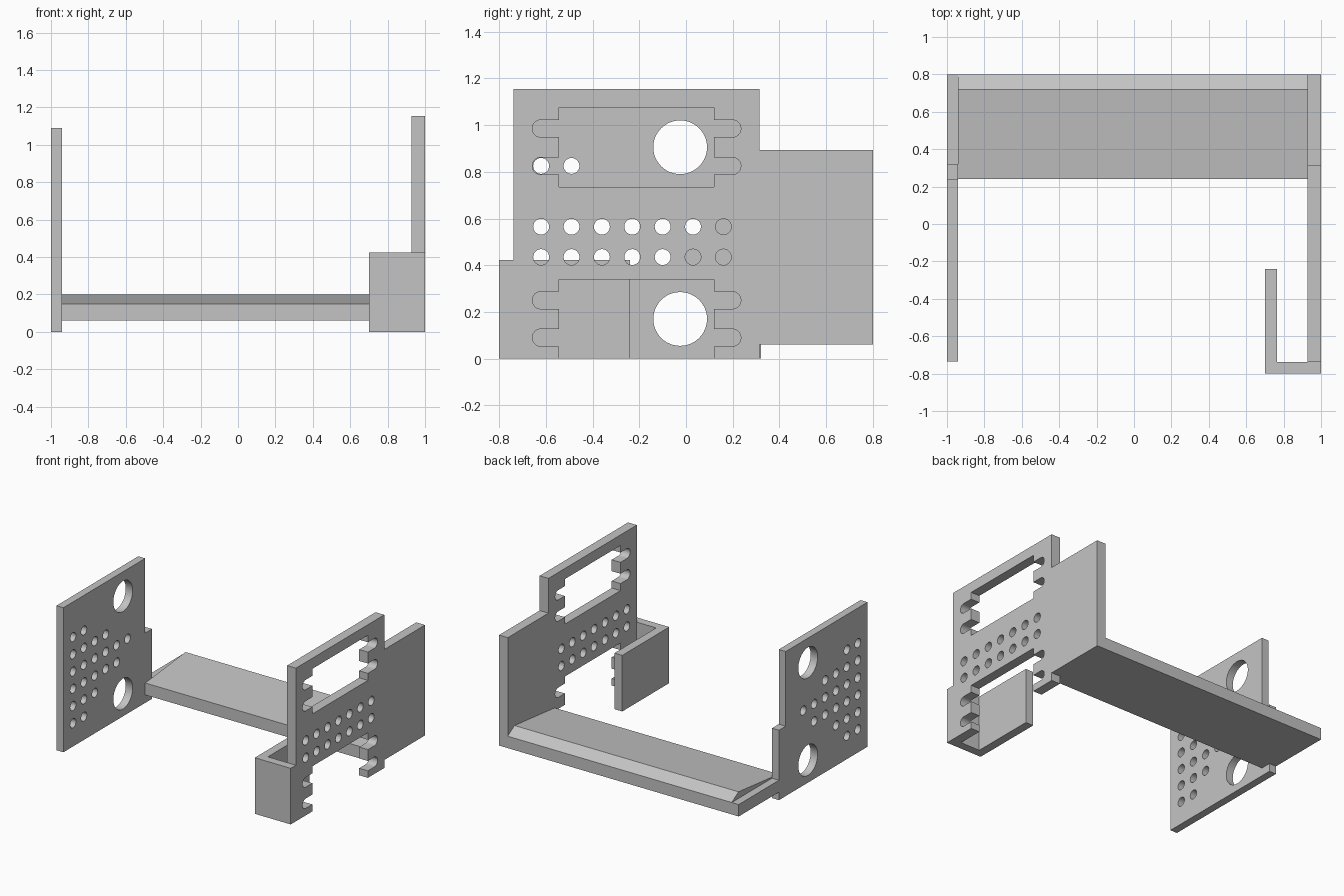
import bpy, bmesh
from math import sin, cos, pi, radians
from mathutils import Matrix

if "Cube" in bpy.data.objects:
    bpy.data.objects.remove(bpy.data.objects["Cube"], do_unlink=True)

grey = bpy.data.materials.new("plain grey")
grey.use_nodes = True
colour = (0.55, 0.55, 0.55, 1)
grey.diffuse_color = colour
grey.node_tree.nodes["Principled BSDF"].inputs["Base Color"].default_value = colour

# Side plates are drawn in (y, z) and extruded along x
SIDE = Matrix(((0, 0, 1, 0), (1, 0, 0, 0), (0, 1, 0, 0), (0, 0, 0, 1)))
FLAT = Matrix.Identity(4)


def prism(name, loops, lo, hi, frame):
    """Extrude an outline, with any further loops as holes, from lo to hi."""
    curve = bpy.data.curves.new(name + " outline", "CURVE")
    curve.dimensions = "2D"
    curve.fill_mode = "BOTH"
    curve.extrude = (hi - lo) / 2
    for loop in loops:
        spline = curve.splines.new("POLY")
        spline.points.add(len(loop) - 1)
        for point, (u, v) in zip(spline.points, loop):
            point.co = (u, v, 0, 1)
        spline.use_cyclic_u = True
    helper = bpy.data.objects.new(name + " helper", curve)
    bpy.context.collection.objects.link(helper)
    graph = bpy.context.evaluated_depsgraph_get()
    mesh = bpy.data.meshes.new_from_object(helper.evaluated_get(graph))
    bpy.data.objects.remove(helper, do_unlink=True)
    mesh.transform(frame @ Matrix.Translation((0, 0, (lo + hi) / 2)))
    bm = bmesh.new()
    bm.from_mesh(mesh)
    bmesh.ops.remove_doubles(bm, verts=bm.verts, dist=0.0001)
    bmesh.ops.recalc_face_normals(bm, faces=bm.faces)
    bm.to_mesh(mesh)
    bm.free()
    mesh.materials.clear()
    mesh.materials.append(grey)
    obj = bpy.data.objects.new(name, mesh)
    bpy.context.collection.objects.link(obj)
    bpy.ops.object.select_all(action="DESELECT")
    obj.select_set(True)
    bpy.context.view_layer.objects.active = obj
    bpy.ops.object.shade_smooth_by_angle(angle=radians(30))
    return obj


def circle(y, z, r, n):
    return [(y + r * cos(2 * pi * i / n), z + r * sin(2 * pi * i / n)) for i in range(n)]


def slot_edge(base):
    """Back edge of a slot, bottom to top, with two round-ended notches."""
    edge, tip, r = 0.12, 0.235, 0.037
    pts = [(edge, base)]
    for z in (base + 0.09, base + 0.25):
        pts.append((edge, z - r))
        for i in range(13):
            a = -pi / 2 + pi * i / 12
            pts.append((tip - r + r * cos(a), z + r * sin(a)))
        pts.append((edge, z + r))
    return pts + [(edge, base + 0.34)]


def mirrored(pts):
    return [(-0.423 - y, z) for y, z in pts]


columns = [-0.62 + 0.13 * i for i in range(7)]
HOLE = 0.034

# Left plate: open slot below, closed slot above, two rows of holes
outline = [(-0.738, 0)] + mirrored(slot_edge(0)) + slot_edge(0)[::-1]
outline += [(0.315, 0), (0.315, 0.06), (0.8, 0.06), (0.8, 0.893),
            (0.315, 0.893), (0.315, 1.155), (-0.738, 1.155)]
upper_slot = slot_edge(0.735) + mirrored(slot_edge(0.735))[::-1]
holes = [circle(y, z, HOLE, 24) for z in (0.435, 0.565) for y in columns]
prism("left_plate", [outline, upper_slot] + holes, 0.927, 1, SIDE)

# Right plate: two large openings, a tapering hole pattern and a rear tab
outline = [(-0.735, 0), (0.32, 0), (0.32, 0.527), (0.24, 0.527),
           (0.24, 1.09), (-0.735, 1.09)]
holes = [circle(-0.025, z, 0.115, 48) for z in (0.17, 0.905)]
for row, count in enumerate((2, 3, 5, 6, 4, 2)):
    holes += [circle(y, 0.175 + 0.13 * row, HOLE, 24) for y in columns[:count]]
prism("right_plate", [outline] + holes, -1, -0.942, SIDE)

# Cross floor with a low ridge near its back edge
floor = [(-0.943, 0.24), (0.928, 0.24), (0.928, 0.8), (-1, 0.8), (-1, 0.32), (-0.943, 0.32)]
prism("floor", [floor], 0.06, 0.15, FLAT)
prism("floor_ridge", [[(0.24, 0.15), (0.8, 0.15), (0.72, 0.2)]], -0.942, 0.928, SIDE)

# Hook that wraps round the front of the left plate
hook = [(0.7, -0.8), (1, -0.8), (1, -0.737), (0.765, -0.737), (0.765, -0.24), (0.7, -0.24)]
prism("front_hook", [hook], 0, 0.423, FLAT)
